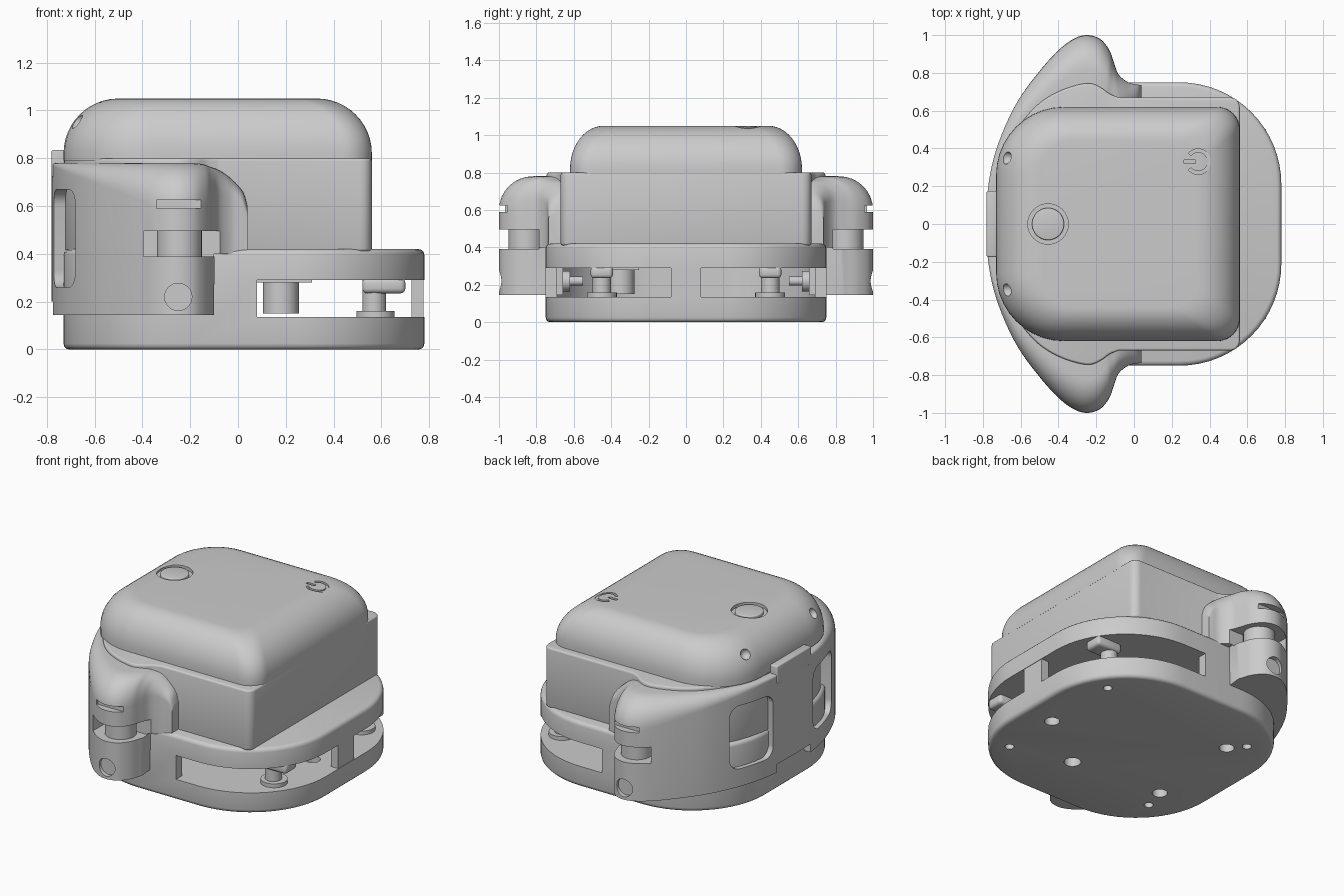
import bpy, bmesh, math
from mathutils import Vector, Matrix

if "Cube" in bpy.data.objects:
    bpy.data.objects.remove(bpy.data.objects["Cube"])

solids = []
cutters = []


def make(name, rings, cutter=False):
    """Skin a list of equal-length closed rings and cap both ends."""
    bm = bmesh.new()
    vs = [[bm.verts.new(p) for p in ring] for ring in rings]
    n = len(rings[0])
    for a, b in zip(vs, vs[1:]):
        for i in range(n):
            bm.faces.new((a[i], a[(i + 1) % n], b[(i + 1) % n], b[i]))
    bm.faces.new(vs[0])
    bm.faces.new(vs[-1])
    bmesh.ops.recalc_face_normals(bm, faces=bm.faces)
    me = bpy.data.meshes.new(name)
    bm.to_mesh(me)
    bm.free()
    ob = bpy.data.objects.new(name, me)
    bpy.context.collection.objects.link(ob)
    ob.hide_render = cutter
    (cutters if cutter else solids).append(ob)
    return ob


def prism(name, pts, z0, z1, cutter=False, bevel=0):
    ob = make(name, [[(x, y, z) for x, y in pts] for z in (z0, z1)], cutter)
    if bevel:
        m = ob.modifiers.new("edge", 'BEVEL')
        m.width, m.segments, m.angle_limit = bevel, 3, math.radians(60)
    return ob


def box(name, x0, x1, y0, y1, z0, z1, cutter=False, bevel=0):
    return prism(name, [(x0, y0), (x1, y0), (x1, y1), (x0, y1)], z0, z1, cutter, bevel)


def circle(x, y, r, n=32):
    return [(x + r * math.cos(2 * math.pi * i / n), y + r * math.sin(2 * math.pi * i / n)) for i in range(n)]


def rounded(x0, x1, y, rl, rr, n=10):
    pts = []
    for cx, cy, r, a0 in ((x1 - rr, rr - y, rr, -90), (x1 - rr, y - rr, rr, 0),
                          (x0 + rl, y - rl, rl, 90), (x0 + rl, rl - y, rl, 180)):
        for i in range(n + 1):
            a = math.radians(a0 + 90 * i / n)
            pts.append((cx + r * math.cos(a), cy + r * math.sin(a)))
    return pts


def spline(pts, n=5):
    """Catmull-Rom through points of any dimension."""
    out = []
    for k in range(len(pts) - 1):
        p = [pts[min(max(k + d, 0), len(pts) - 1)] for d in (-1, 0, 1, 2)]
        for i in range(n):
            t = i / n
            out.append(tuple(0.5 * (2 * b + (c - a) * t + (2 * a - 5 * b + 4 * c - d) * t * t
                                    + (3 * b - a - 3 * c + d) * t ** 3) for a, b, c, d in zip(*p)))
    return out + [tuple(pts[-1])]


def cut(ob, cutter):
    m = ob.modifiers.new("cut", 'BOOLEAN')
    m.object, m.operation, m.solver = cutter, 'DIFFERENCE', 'EXACT'


def y_cylinder(name, x, z, r, y0, y1, cutter=False):
    return make(name, [[(px, y, pz) for px, pz in circle(x, z, r)] for y in (y0, y1)], cutter)


# Base housing with hollow middle and an open slot at the right
base = prism("base_housing", rounded(-.73, .78, .75, .53, .54, 16), 0, .42, bevel=.025)
cut(base, prism("cavity_cutter", rounded(-.68, .73, .69, .49, .49), .135, .29, True))
cut(base, box("slot_cutter", .08, 1, -1, 1, .135, .29, True))
holes = [(.58, -.06, .045), (.18, -.35, .05), (-.41, .36, .045), (-.45, -.3, .045)]
holes += [(x, s * .45, .027) for x in (.58, -.49) for s in (1, -1)]
for x, y, r in holes:
    cut(base, prism("hole_cutter", circle(x, y, r, 24), -.1, .1 if r < .03 else .2, True))
box("slot_post", .725, .777, -.08, .08, .12, .30)

# Fittings inside the slot
prism("hanging_boss", circle(.18, -.35, .075), .15, .30)
box("boss_flange", .08, .31, -.46, -.25, .28, .295)
for s in (1, -1):
    prism("screw_post", circle(.57, s * .45, .05), .13, .30)
    prism("screw_foot", circle(.575, s * .45, .08), .13, .16)
    box("screw_block", .52, .70, s * .45 - .06, s * .45 + .06, .235, .30, bevel=.02)
    y_cylinder("hinge_screw", -.25, .22, .055, s * .62, s * .72)
    y_cylinder("hinge_screw_tip", -.25, .22, .025, s * .55, s * .63)

# Main body: square at the right, curved and flared at the left
left = [(-.08, .67), (-.13, .69), (-.18, .725), (-.25, .745), (-.38, .71), (-.5, .64),
        (-.6, .53), (-.67, .41), (-.715, .25), (-.73, .08)]
half = [(.56, .62), (.556, .64), (.545, .656), (.53, .666), (.51, .67)] + spline(left)
prism("main_body", half + [(x, -y) for x, y in reversed(half)], .41, .80, bevel=.012)

# Domed lid
rings = [rounded(-.73, .56, .62, .36, .12)]
rings = [[(x, y, .79) for x, y in rings[0]]]
for i in range(13):
    a = math.pi / 2 * i / 12
    k = 1 - math.cos(a)
    pts = rounded(-.73 + .23 * k, .56 - .23 * k, .62 - .18 * k, .36 - .18 * k, .12)
    rings.append([(x, y, .82 + .23 * math.sin(a)) for x, y in pts])
lid = make("domed_lid", rings)
cut(lid, prism("button_recess_cutter", circle(-.455, 0, .107, 48), 1.03, 1.1, True))
prism("round_button", circle(-.455, 0, .085, 48), 1.0, 1.049, bevel=.006)
arc = [math.radians(-140 + 280 * i / 24) for i in range(25)]
ring = [(.34 + .068 * math.cos(a), .33 + .068 * math.sin(a)) for a in arc]
ring += [(.34 + .05 * math.cos(a), .33 + .05 * math.sin(a)) for a in reversed(arc)]
cut(lid, prism("switch_ring_cutter", ring, 1.035, 1.1, True))
cut(lid, box("switch_bar_cutter", .265, .325, .321, .339, 1.035, 1.1, True))
for s in (1, -1):
    bpy.ops.mesh.primitive_uv_sphere_add(radius=.034, segments=24, ring_count=12, location=(-.675, s * .35, .955))
    ball = bpy.context.object
    ball.name, ball.hide_render = "lid_hole_cutter", True
    cutters.append(ball)
    cut(lid, ball)

# Wrap-around strap: outer x, y, inner x, y, top edge radius, top height
st = [(-.78, 0, -.69, 0, .01, .78), (-.775, .17, -.69, .15, .012, .78), (-.745, .34, -.66, .32, .025, .78),
      (-.69, .5, -.6, .46, .05, .78), (-.61, .66, -.52, .58, .08, .78), (-.5, .81, -.44, .65, .12, .78),
      (-.40, .92, -.37, .69, .16, .78), (-.32, .98, -.31, .71, .18, .78), (-.25, 1, -.25, .71, .18, .78),
      (-.18, .98, -.2, .70, .18, .78), (-.13, .92, -.155, .67, .16, .775), (-.105, .85, -.125, .66, .13, .765),
      (-.08, .79, -.08, .65, .10, .75), (-.03, .75, -.03, .65, .08, .715), (.02, .738, .02, .65, .06, .66),
      (.04, .735, .04, .65, .05, .60)]
stations = spline([(a, -b, c, -d, r, h) for a, b, c, d, r, h in reversed(st[1:])] + st, 6)
rings = []
for ox, oy, ix, iy, r, h in stations:
    d = Vector((ix - ox, iy - oy)).normalized()
    zb = .145 if ox < -.10 else .40
    sec = [(ix, iy, zb), (ox, oy, zb)]
    for i in range(9):
        a = math.pi / 2 * i / 8
        k = r * (1 - math.cos(a))
        sec.append((ox + d.x * k, oy + d.y * k, h - r + r * math.sin(a)))
    rings.append(sec + [(ix, iy, h)])
strap = make("wrap_strap", rings)
cut(strap, box("strap_notch_cutter", -1, -.6, -.17, .17, .1, .2, True))
box("strap_top_tab", -.78, -.725, -.175, .175, .72, .835, bevel=.008)
for s in (1, -1):
    def span(a, b):
        return sorted((s * a, s * b))
    # rounded window through the strap
    win = prism("window_cutter", rounded(-.205, .205, .165, .07, .07), -.12, .12, True)
    t = Vector((.27, s * .96, 0)).normalized()
    nrm = Vector((0, 0, 1)).cross(t)
    win.matrix_world = Matrix.Translation((-.73, s * .365, .465)) @ Matrix((Vector((0, 0, 1)), t, nrm)).transposed().to_4x4()
    cut(strap, win)
    # hinge gap, pin, thin slot and screw hole in each ear
    cut(strap, box("hinge_gap_cutter", -.395, -.05, *span(.785, 1.1), .39, .495, True))
    cut(strap, box("ear_slot_cutter", -.34, -.15, *span(.955, 1.1), .59, .625, True))
    cut(strap, y_cylinder("ear_hole_cutter", -.25, .22, .057, *span(.97, 1.1), True))
    prism("hinge_pin", circle(-.245, s * .855, .094), .36, .52)

# Apply modifiers, drop helpers and shade
bpy.context.view_layer.update()
for ob in solids:
    bpy.ops.object.select_all(action='DESELECT')
    ob.select_set(True)
    bpy.context.view_layer.objects.active = ob
    bpy.ops.object.convert(target='MESH')
    bpy.ops.object.shade_smooth_by_angle(angle=math.radians(32))
for c in cutters:
    bpy.data.objects.remove(c)
